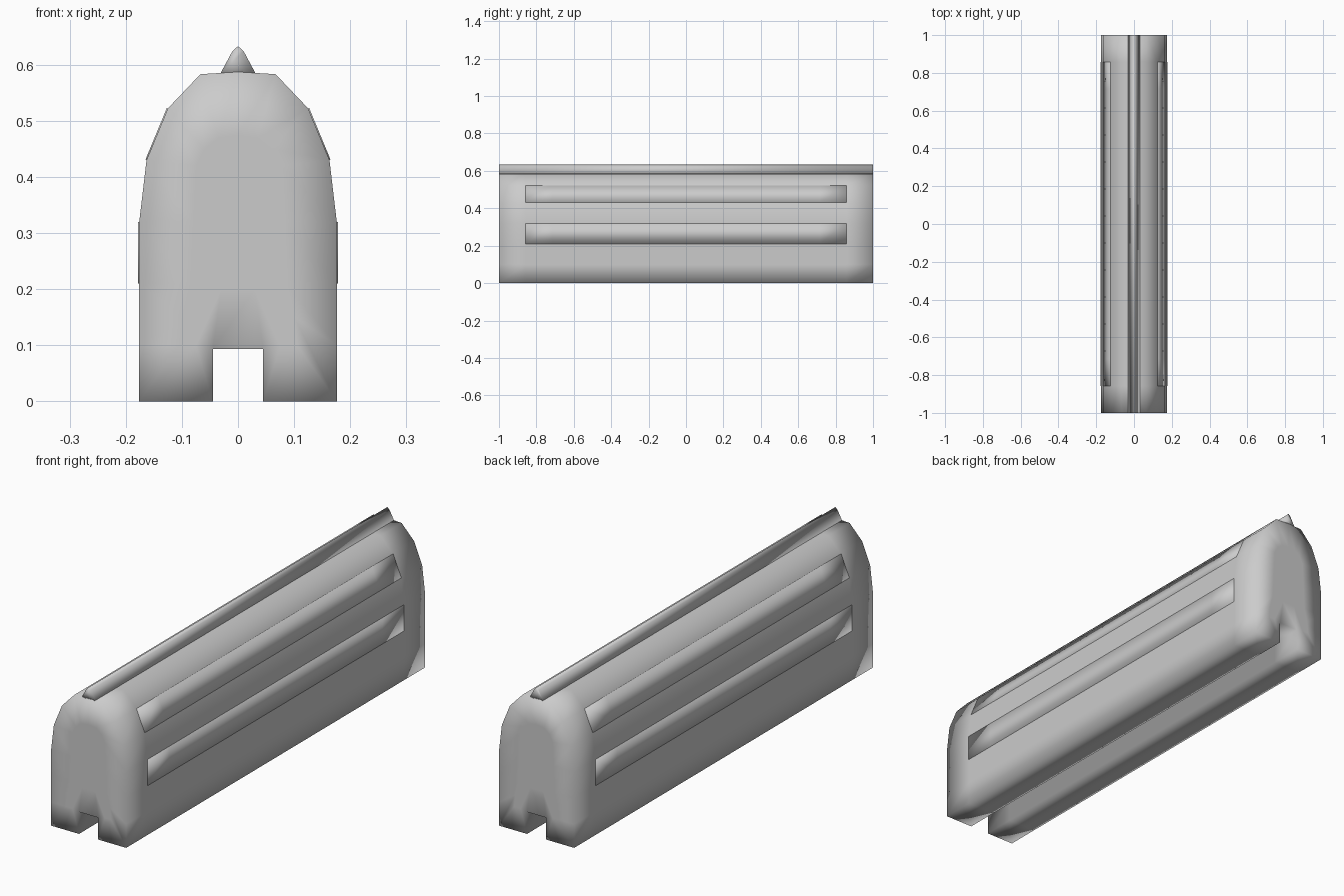
import bpy, bmesh
from mathutils import Vector

cube = bpy.data.objects.get("Cube")
if cube:
    bpy.data.objects.remove(cube)

grey = bpy.data.materials.new("plain grey")
grey.use_nodes = True
colour = (0.6, 0.6, 0.6, 1)
grey.diffuse_color = colour
grey.node_tree.nodes["Principled BSDF"].inputs["Base Color"].default_value = colour

STATIONS = [-1] + [-0.858 + 0.143 * i for i in range(13)] + [1]


def mirrored(half):
    """Close a right-hand outline with its left-hand copy."""
    return half + [(-x, z) for x, z in reversed(half) if x > 0]


def loft(name, outline, stations, cap_ring=None):
    """Sweep an outline along y, closing the ends with an optional inner ring."""
    bm = bmesh.new()

    def ring(points, y):
        return [bm.verts.new((x, y, z)) for x, z in points]

    def bridge(a, b):
        n = len(a)
        for i in range(n):
            j = (i + 1) % n
            bm.faces.new((a[i], a[j], b[j], b[i]))

    rings = [ring(outline, y) for y in stations]
    for a, b in zip(rings, rings[1:]):
        bridge(a, b)
    for end, y in ((rings[0], stations[0]), (rings[-1], stations[-1])):
        if cap_ring:
            inner = ring(cap_ring, y)
            bridge(end, inner)
            end = inner
        bm.faces.new(end)
    bmesh.ops.recalc_face_normals(bm, faces=bm.faces)
    for face in bm.faces:
        face.smooth = True
    mesh = bpy.data.meshes.new(name)
    bm.to_mesh(mesh)
    bm.free()
    mesh.materials.append(grey)
    obj = bpy.data.objects.new(name, mesh)
    bpy.context.collection.objects.link(obj)
    return obj


# Arched body straddling an open channel, with softly shaded ends
side = [(0.045, 0.093), (0.045, 0), (0.176, 0), (0.176, 0.1), (0.176, 0.21),
        (0.176, 0.32), (0.163, 0.43), (0.125, 0.522), (0.067, 0.583), (0, 0.587)]
inner = [(0.03, 0.2), (0.075, 0.1), (0.105, 0.1), (0.1, 0.15), (0.085, 0.21),
         (0.08, 0.32), (0.075, 0.42), (0.06, 0.45), (0.035, 0.47), (0, 0.475)]
loft("body", mirrored(side), STATIONS, mirrored(inner))

# Pointed ridge along the top
loft("roof_ridge", mirrored([(0.032, 0.583), (0.01, 0.624), (0, 0.633)]), [-1, 1])

# Two long panels set almost flush into each flank
for label, low, high in (("lower", side[4], side[5]), ("upper", side[6], side[7])):
    a, b = Vector(low), Vector(high)
    along = (b - a).normalized()
    out = Vector((along.y, -along.x))
    corners = [a + out * 0.002, b + out * 0.002, b - out * 0.02, a - out * 0.02]
    for hand, sign in (("left", 1), ("right", -1)):
        loft(f"{label}_{hand}_panel", [(sign * p.x, p.y) for p in corners], STATIONS[1:-1])
